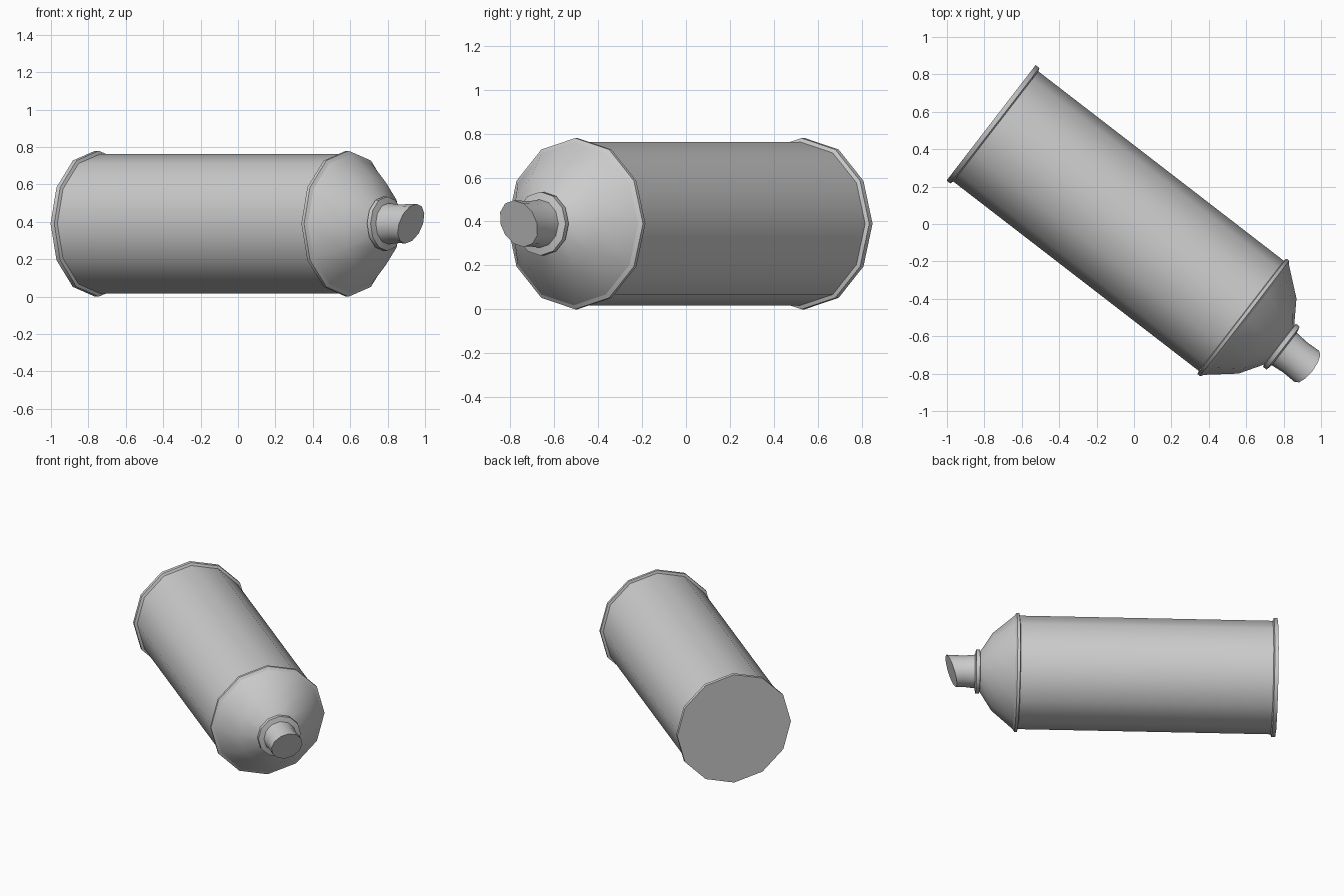
import bpy, bmesh
from math import sin, cos, pi, radians
from mathutils import Matrix, Vector

if "Cube" in bpy.data.objects:
    bpy.data.objects.remove(bpy.data.objects["Cube"])

SIDES = 12

# Frame of the lying can: local z runs from base to nozzle, local y is up
axis = Vector((0.792, -0.611, 0)).normalized()
up = Vector((0, 0, 1))
side = up.cross(axis)
frame = Matrix((side, up, axis)).transposed().to_4x4()
frame.translation = (-0.764, 0.541, 0.39)


def lathe(name, profile, cap_start=False, cap_end=False, tilt=0.0):
    """Spin (distance, radius) pairs round the axis; tilt slants the last ring."""
    bm = bmesh.new()
    rings = []
    for i, (t, r) in enumerate(profile):
        slant = tilt if i == len(profile) - 1 else 0.0
        ring = []
        for k in range(SIDES):
            a = 2 * pi * k / SIDES
            ring.append(bm.verts.new((r * cos(a), r * sin(a), t + slant * r * sin(a))))
        rings.append(ring)
    for lower, upper in zip(rings, rings[1:]):
        for k in range(SIDES):
            n = (k + 1) % SIDES
            bm.faces.new((lower[k], lower[n], upper[n], upper[k]))
    if cap_start:
        bm.faces.new(rings[0][::-1])
    if cap_end:
        bm.faces.new(rings[-1])
    mesh = bpy.data.meshes.new(name)
    bm.to_mesh(mesh)
    bm.free()
    obj = bpy.data.objects.new(name, mesh)
    bpy.context.collection.objects.link(obj)
    obj.matrix_world = frame
    bpy.ops.object.select_all(action='DESELECT')
    obj.select_set(True)
    bpy.context.view_layer.objects.active = obj
    bpy.ops.object.shade_smooth_by_angle(angle=radians(35))
    return obj


# Bottom rim with the flat base
lathe("base_rim", [(0, 0.39), (0.025, 0.39), (0.032, 0.372)], cap_start=True)
# Straight can wall
lathe("can_body", [(0.032, 0.372), (1.69, 0.372)])
# Rim between wall and shoulder
lathe("shoulder_rim", [(1.69, 0.372), (1.694, 0.39), (1.712, 0.39), (1.724, 0.372)])
# Domed shoulder
lathe("shoulder", [(1.724, 0.372), (1.866, 0.254), (1.945, 0.132)])
# Small collar round the neck
lathe("neck_collar", [(1.945, 0.132), (1.948, 0.145), (1.972, 0.145), (1.98, 0.11)])
# Nozzle with slanted end
lathe("nozzle", [(1.98, 0.11), (2.05, 0.103), (2.133, 0.106)], cap_end=True, tilt=0.36)
